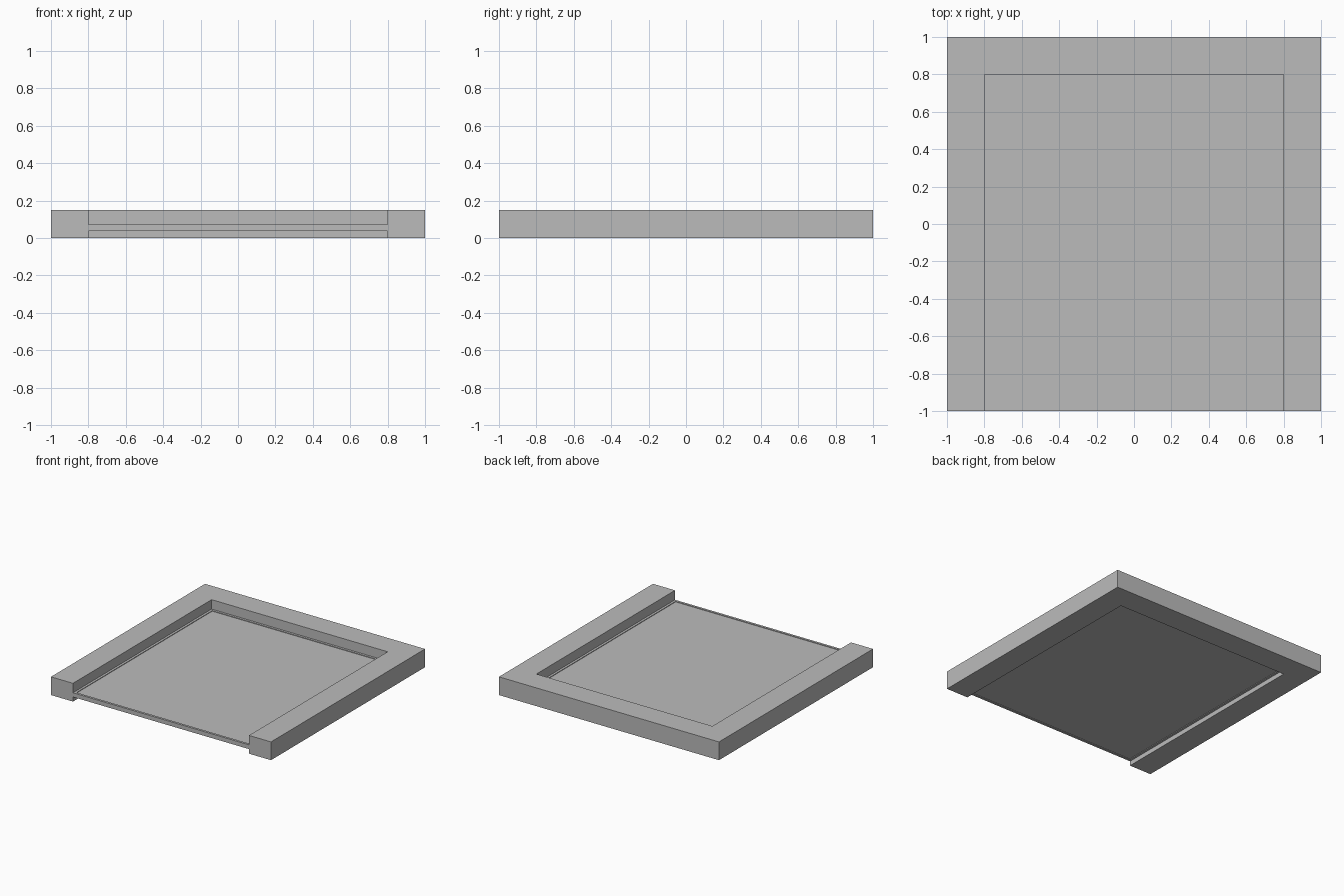
import bpy, bmesh

if "Cube" in bpy.data.objects:
    bpy.data.objects.remove(bpy.data.objects["Cube"])

grey = bpy.data.materials.new("plain grey")
grey.diffuse_color = (0.5, 0.5, 0.5, 1)
grey.use_nodes = True
grey.node_tree.nodes["Principled BSDF"].inputs["Base Color"].default_value = grey.diffuse_color


def finish(bm, name):
    bmesh.ops.recalc_face_normals(bm, faces=bm.faces)
    mesh = bpy.data.meshes.new(name)
    bm.to_mesh(mesh)
    bm.free()
    mesh.materials.append(grey)
    obj = bpy.data.objects.new(name, mesh)
    bpy.context.collection.objects.link(obj)
    return obj


def prism(outline, z0, z1):
    """Extrude a flat outline from z0 to z1."""
    bm = bmesh.new()
    face = bm.faces.new([bm.verts.new((x, y, z0)) for x, y in outline])
    top = bmesh.ops.extrude_face_region(bm, geom=[face])["geom"]
    verts = [v for v in top if isinstance(v, bmesh.types.BMVert)]
    bmesh.ops.translate(bm, verts=verts, vec=(0, 0, z1 - z0))
    bmesh.ops.recalc_face_normals(bm, faces=bm.faces)
    return bm


# U-shaped outer frame, open at the front
frame = [(-1, -1), (-0.8, -1), (-0.8, 0.8), (0.8, 0.8),
         (0.8, -1), (1, -1), (1, 1), (-1, 1)]
finish(prism(frame, 0, 0.15), "frame")

# thin panel between the frame arms, with a shallow recess above and below
bm = prism([(-0.8, -1), (0.8, -1), (0.8, 0.8), (-0.8, 0.8)], 0.0375, 0.0725)
flat = [f for f in bm.faces if abs(f.normal.z) > 0.9]
bmesh.ops.inset_individual(bm, faces=flat, thickness=0.027)
bmesh.ops.inset_individual(bm, faces=flat, thickness=0, depth=-0.005)
finish(bm, "panel")
